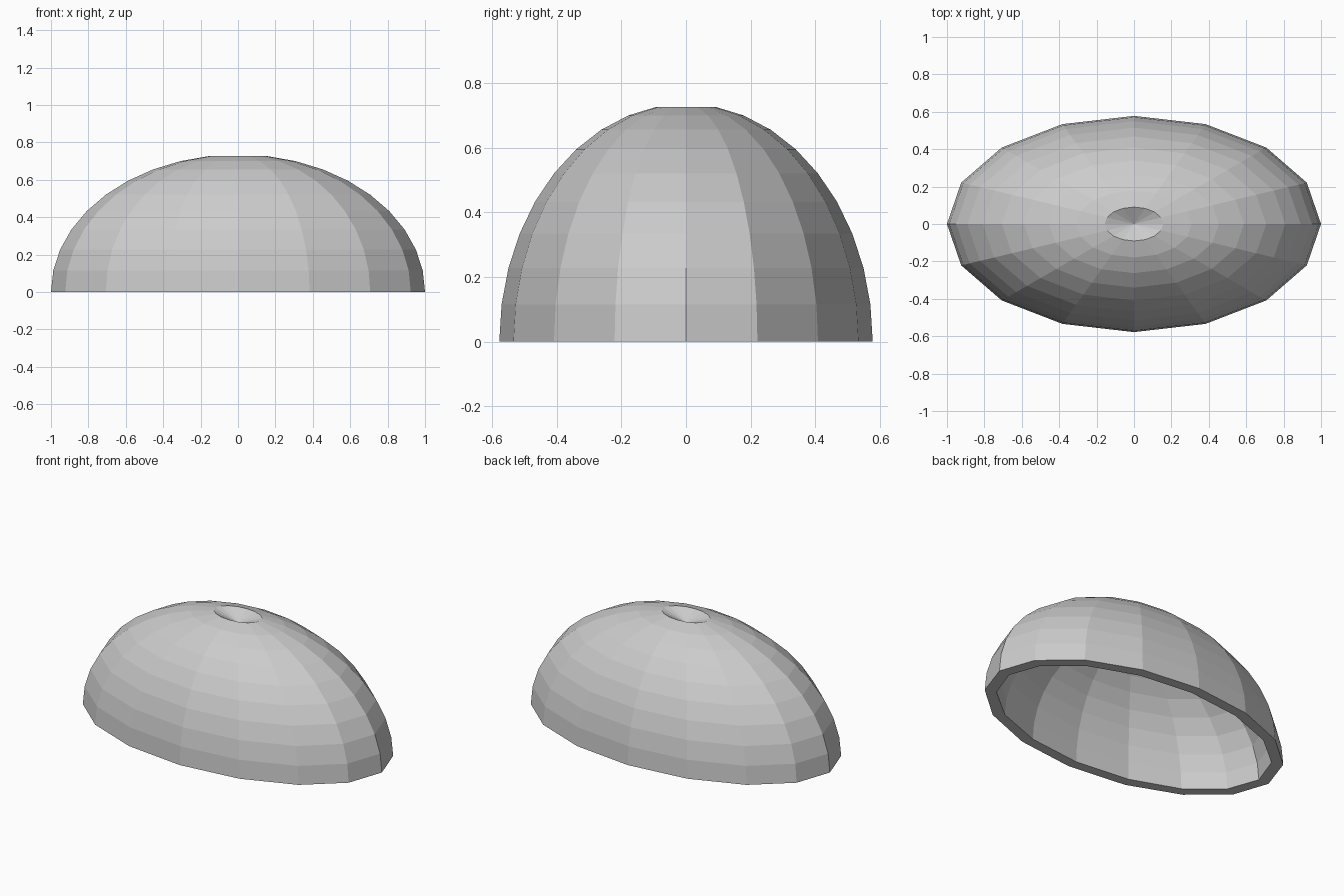
import bpy, bmesh
from math import sin, cos, pi, radians

if "Cube" in bpy.data.objects:
    bpy.data.objects.remove(bpy.data.objects["Cube"])

SIDES = 16
STEPS = 9            # rings every 9 degrees, from the rim up to 81 degrees
OUTER = (1.0, 0.578, 0.736)
INNER = (0.928, 0.512, 0.668)

bm = bmesh.new()


def ring(axes, deg):
    a, b, h = axes
    t = radians(deg)
    return [bm.verts.new((a * cos(t) * cos(2 * pi * i / SIDES),
                          b * cos(t) * sin(2 * pi * i / SIDES),
                          h * sin(t))) for i in range(SIDES)]


def bridge(lo, hi):
    for i in range(SIDES):
        j = (i + 1) % SIDES
        bm.faces.new((lo[i], lo[j], hi[j], hi[i]))


def cap(loop, z):
    pole = bm.verts.new((0, 0, z))
    for i in range(SIDES):
        bm.faces.new((loop[i], loop[(i + 1) % SIDES], pole))


# outer and inner half-ellipsoid skins
outer = [ring(OUTER, 9 * k) for k in range(STEPS + 1)]
inner = [ring(INNER, 9 * k) for k in range(STEPS + 1)]
for rings in (outer, inner):
    for lo, hi in zip(rings, rings[1:]):
        bridge(lo, hi)

# flat rim under the shell, sunken dimple on top, closed ceiling inside
bridge(inner[0], outer[0])
cap(outer[-1], 0.675)
cap(inner[-1], INNER[2])

bmesh.ops.recalc_face_normals(bm, faces=bm.faces)
mesh = bpy.data.meshes.new("dome_shell")
bm.to_mesh(mesh)
bm.free()
bpy.context.collection.objects.link(bpy.data.objects.new("dome_shell", mesh))
